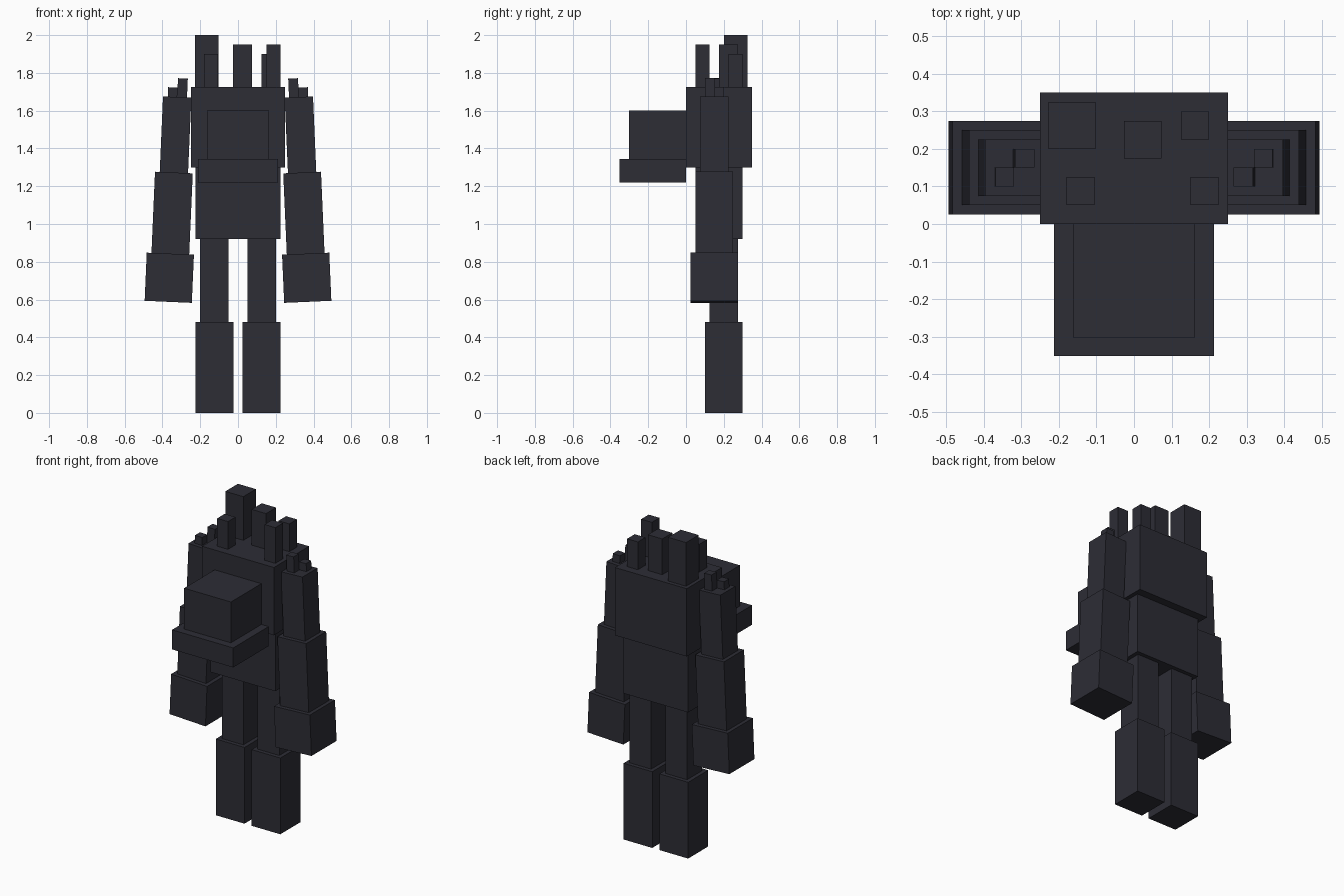
import bpy
import math
from mathutils import Matrix, Vector

if "Cube" in bpy.data.objects:
    bpy.data.objects.remove(bpy.data.objects["Cube"])

stone = bpy.data.materials.new("dark_slate")
stone.diffuse_color = (0.026, 0.026, 0.036, 1.0)
stone.use_nodes = True
stone.node_tree.nodes["Principled BSDF"].inputs["Base Color"].default_value = stone.diffuse_color


def box(name, x, y, z, matrix=None):
    """Box from (min, max) ranges, optionally moved by a matrix."""
    bpy.ops.mesh.primitive_cube_add(size=1)
    ob = bpy.context.object
    ob.name = name
    size = [r[1] - r[0] for r in (x, y, z)]
    mid = Vector([(r[0] + r[1]) / 2 for r in (x, y, z)])
    m = Matrix.Translation(mid) @ Matrix.Diagonal((*size, 1))
    ob.data.transform(matrix @ m if matrix else m)
    ob.data.materials.append(stone)
    return ob


# Torso
box("chest", (-0.25, 0.25), (0, 0.35), (1.298, 1.725))
box("waist", (-0.225, 0.225), (0.05, 0.30), (0.92, 1.298))

# Head reaching forward from the chest
box("head", (-0.163, 0.163), (-0.303, 0), (1.343, 1.60))
box("jaw", (-0.213, 0.213), (-0.352, 0), (1.22, 1.343))

# Spikes on the shoulders: x, y, width, top height
for i, (x, y, w, top) in enumerate([
        (-0.228, 0.20, 0.125, 2.0),
        (-0.027, 0.175, 0.10, 1.95),
        (0.125, 0.225, 0.075, 1.90),
        (-0.18, 0.05, 0.075, 1.90),
        (0.15, 0.05, 0.075, 1.95)]):
    box(f"back_spike_{i + 1}", (x, x + w), (y, y + w), (1.725, top))

for side, s in (("left", -1), ("right", 1)):
    # Legs
    box(f"{side}_thigh", sorted((s * 0.05, s * 0.20)), (0.125, 0.275), (0.48, 0.92))
    box(f"{side}_shin", sorted((s * 0.025, s * 0.225)), (0.10, 0.30), (0, 0.48))

    # Arms hang from the shoulder and splay slightly outward
    tilt = (Matrix.Translation((s * 0.322, 0.15, 1.672))
            @ Matrix.Rotation(math.radians(-2.5 * s), 4, 'Y'))
    for part, h, top, bottom in (("upper_arm", 0.075, 0, -0.40),
                                 ("forearm", 0.10, -0.40, -0.83),
                                 ("fist", 0.125, -0.83, -1.085)):
        box(f"{side}_{part}", (-h, h), (-h, h), (bottom, top), tilt)

    # Two small spikes on each arm, placed diagonally
    box(f"{side}_inner_arm_spike", sorted((-s * 0.052, 0)),
        sorted((-s * 0.05, 0)), (0, 0.10), tilt)
    box(f"{side}_outer_arm_spike", sorted((s * 0.05, 0)),
        sorted((s * 0.05, 0)), (0, 0.05), tilt)
